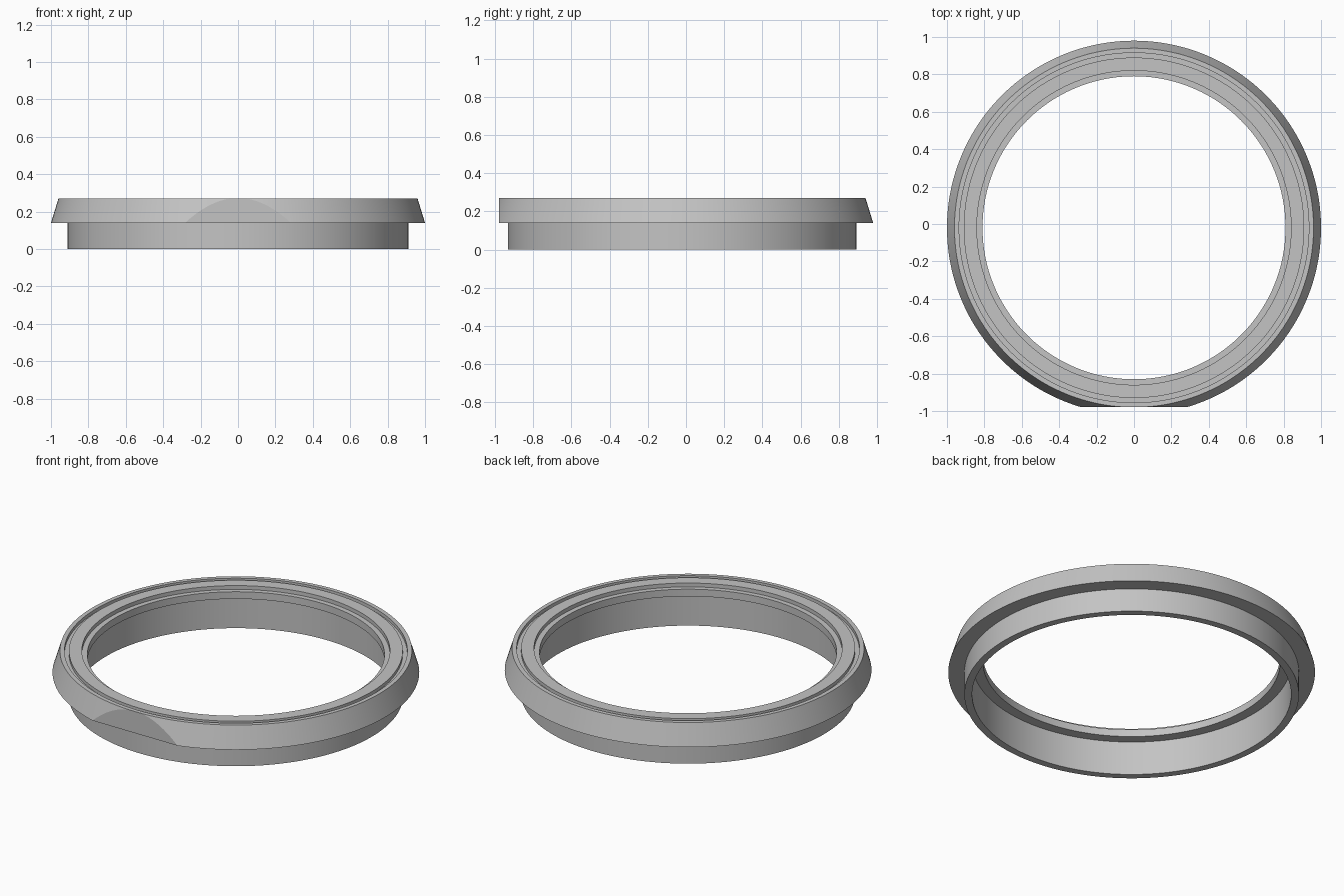
import bpy, bmesh, math

SEGMENTS = 192
CENTRE_Y = -0.02   # the flat on the front shifts the ring's axis
FLAT_Y = -0.959    # flat plane, measured from the ring's axis

cube = bpy.data.objects.get("Cube")
if cube:
    bpy.data.objects.remove(cube, do_unlink=True)

# Plain grey material
grey = bpy.data.materials.new("plain_grey")
grey.use_nodes = True
colour = (0.55, 0.55, 0.55, 1.0)
grey.diffuse_color = colour
grey.node_tree.nodes["Principled BSDF"].inputs["Base Color"].default_value = colour

# Ring cross-section as (radius, height), running round the outside first
profile = [
    (0.87, 0.0), (0.912, 0.0),                 # lower collar
    (0.912, 0.14), (1.0, 0.14), (0.96, 0.27),  # sloped flange
    (0.935, 0.27), (0.935, 0.25),              # narrow groove in the top
    (0.91, 0.25), (0.91, 0.27),
    (0.84, 0.27), (0.84, 0.247),               # recessed seat
    (0.81, 0.247), (0.81, 0.204),              # inner lip
    (0.87, 0.204),
]

# Revolve the closed cross-section
bm = bmesh.new()
verts = [bm.verts.new((r, 0, z)) for r, z in profile]
edges = [bm.edges.new((v, verts[(i + 1) % len(verts)])) for i, v in enumerate(verts)]
bmesh.ops.spin(bm, geom=verts + edges, cent=(0, 0, 0), axis=(0, 0, 1),
               angle=math.tau, steps=SEGMENTS, use_duplicate=False)
bmesh.ops.remove_doubles(bm, verts=bm.verts[:], dist=0.0002)

# Slice the small flat into the front of the flange and cap it
cut = bmesh.ops.bisect_plane(bm, geom=bm.verts[:] + bm.edges[:] + bm.faces[:],
                             plane_co=(0, FLAT_Y, 0), plane_no=(0, -1, 0),
                             clear_outer=True)
rim = [e for e in bm.edges if e.is_boundary]
bmesh.ops.holes_fill(bm, edges=rim, sides=0)
bmesh.ops.recalc_face_normals(bm, faces=bm.faces[:])
bmesh.ops.translate(bm, verts=bm.verts[:], vec=(0, CENTRE_Y, 0))

mesh = bpy.data.meshes.new("flanged_ring")
bm.to_mesh(mesh)
bm.free()
mesh.materials.append(grey)
ring = bpy.data.objects.new("flanged_ring", mesh)
bpy.context.collection.objects.link(ring)

# Smooth round the ring, crisp at every profile corner and the flat
bpy.ops.object.select_all(action="DESELECT")
ring.select_set(True)
bpy.context.view_layer.objects.active = ring
bpy.ops.object.shade_smooth_by_angle(angle=math.radians(10))
